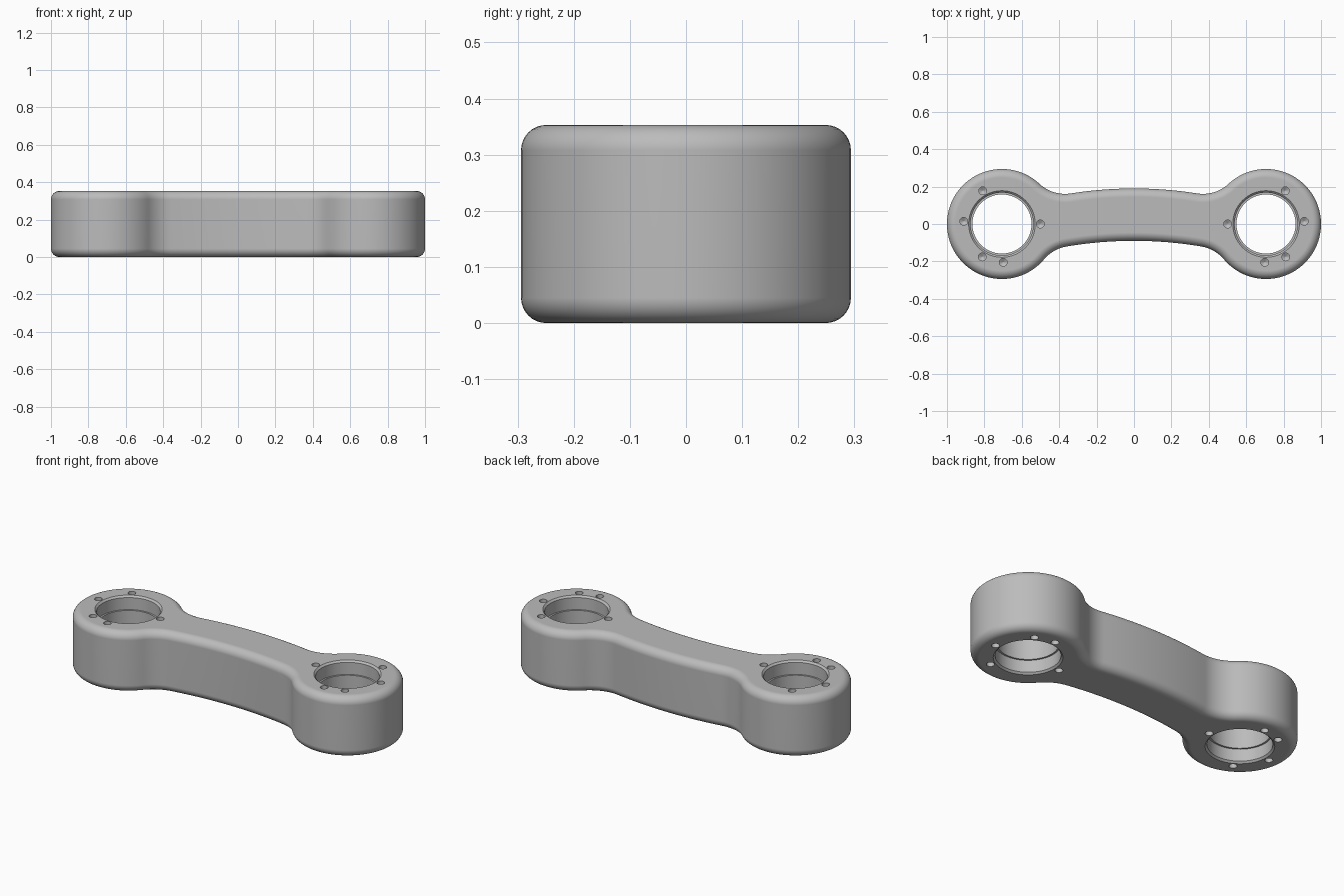
import bpy, bmesh, math
from mathutils import Vector, Matrix
from mathutils.geometry import intersect_sphere_sphere_2d

if "Cube" in bpy.data.objects:
    bpy.data.objects.remove(bpy.data.objects["Cube"])

HEIGHT, EDGE = 0.353, 0.045
HUB, HUB_R = Vector((0.706, 0)), 0.294
ARM_R, FILLET = 2.16, 0.2
ARM_TOP = Vector((0, 0.19 - ARM_R))
ARM_LOW = Vector((0, -0.09 - ARM_R))

grey = bpy.data.materials.new("machined grey")
grey.use_nodes = True
grey.diffuse_color = (0.5, 0.5, 0.5, 1)
grey.node_tree.nodes["Principled BSDF"].inputs["Base Color"].default_value = (0.5, 0.5, 0.5, 1)


def heading(a, b):
    return math.atan2(b.y - a.y, b.x - a.x)


def arc(centre, radius, a0, a1, count, sign):
    """Points with outward normals along an arc, end point left out."""
    out = []
    for i in range(count):
        a = a0 + (a1 - a0) * i / count
        n = Vector((math.cos(a), math.sin(a)))
        out.append((centre + n * radius, n * sign))
    return out


def tangent_centre(arm_centre, reach):
    hits = intersect_sphere_sphere_2d(arm_centre, reach, HUB, HUB_R + FILLET)
    return min(hits, key=lambda p: p.x)


def new_object(name, bm):
    bmesh.ops.recalc_face_normals(bm, faces=bm.faces)
    mesh = bpy.data.meshes.new(name)
    bm.to_mesh(mesh)
    bm.free()
    mesh.materials.append(grey)
    obj = bpy.data.objects.new(name, mesh)
    bpy.context.collection.objects.link(obj)
    return obj


def skin(bm, rings):
    """Bridge equal closed rings and cap both ends."""
    rows = [[bm.verts.new(p) for p in ring] for ring in rings]
    for a, b in zip(rows, rows[1:]):
        for i in range(len(a)):
            j = (i + 1) % len(a)
            bm.faces.new((a[i], a[j], b[j], b[i]))
    bm.faces.new(rows[0][::-1])
    bm.faces.new(rows[-1])


def lathe(bm, centre, profile, sides):
    skin(bm, [[(centre.x + r * math.cos(math.tau * i / sides),
                centre.y + r * math.sin(math.tau * i / sides), z)
               for i in range(sides)] for r, z in profile])


# Outline of one half: lower arm edge, fillet, hub, fillet, upper arm edge
low = tangent_centre(ARM_LOW, ARM_R - FILLET)
top = tangent_centre(ARM_TOP, ARM_R + FILLET)
up = math.pi / 2
half = arc(ARM_LOW, ARM_R, up, heading(ARM_LOW, low), 10, -1)
half += arc(low, FILLET, heading(ARM_LOW, low), heading(low, HUB), 12, -1)
half += arc(HUB, HUB_R, heading(HUB, low), heading(HUB, top), 72, 1)
half += arc(top, FILLET, heading(top, HUB), heading(top, ARM_TOP), 12, -1)
half += arc(ARM_TOP, ARM_R, heading(ARM_TOP, top), up, 10, 1)
half.append((Vector((0, 0.19)), Vector((0, 1))))
flip = [(Vector((-p.x, p.y)), Vector((-n.x, n.y))) for p, n in reversed(half[1:-1])]
outline = half + flip

# Body with rounded upper and lower rims
steps = 8
quarter = [(EDGE * (1 - math.sin(up * i / steps)), EDGE * (1 - math.cos(up * i / steps)))
           for i in range(steps + 1)]
levels = quarter + [(inset, HEIGHT - z) for inset, z in reversed(quarter)]
bm = bmesh.new()
skin(bm, [[(*(p - n * inset), z) for p, n in outline] for inset, z in levels])
body = new_object("link_arm", bm)

# Cutter: stepped, chamfered bores and blind screw holes on both sides
BORE = [(0.188, -0.01), (0.168, 0.01), (0.168, 0.08), (0.158, 0.08)]
bore = BORE + [(r, HEIGHT - z) for r, z in reversed(BORE)]
PIN = [(0.021, -0.01), (0.021, 0.03), (0.002, 0.042)]
bm = bmesh.new()
for side in (1, -1):
    lathe(bm, Vector((side * HUB.x, 0)), bore, 96)
    for degrees in (60, 4, -59, -92, 180):
        a = math.radians(degrees)
        x, y = side * (HUB.x + 0.205 * math.cos(a)), 0.205 * math.sin(a)
        lathe(bm, Vector((x, y)), [(r, HEIGHT - z) for r, z in PIN], 20)
        lathe(bm, Vector((x, -y)), PIN, 20)
cutter = new_object("hole_cutter", bm)
cutter.hide_render = True

# Cut the holes, then shade
bpy.context.view_layer.objects.active = body
for o in bpy.context.selected_objects:
    o.select_set(False)
body.select_set(True)
cut = body.modifiers.new("holes", "BOOLEAN")
cut.operation, cut.solver, cut.object = "DIFFERENCE", "EXACT", cutter
bpy.ops.object.modifier_apply(modifier=cut.name)
bpy.data.objects.remove(cutter)
bpy.ops.object.shade_smooth_by_angle(angle=math.radians(30))
weighted = body.modifiers.new("even shading", "WEIGHTED_NORMAL")
weighted.keep_sharp = True
